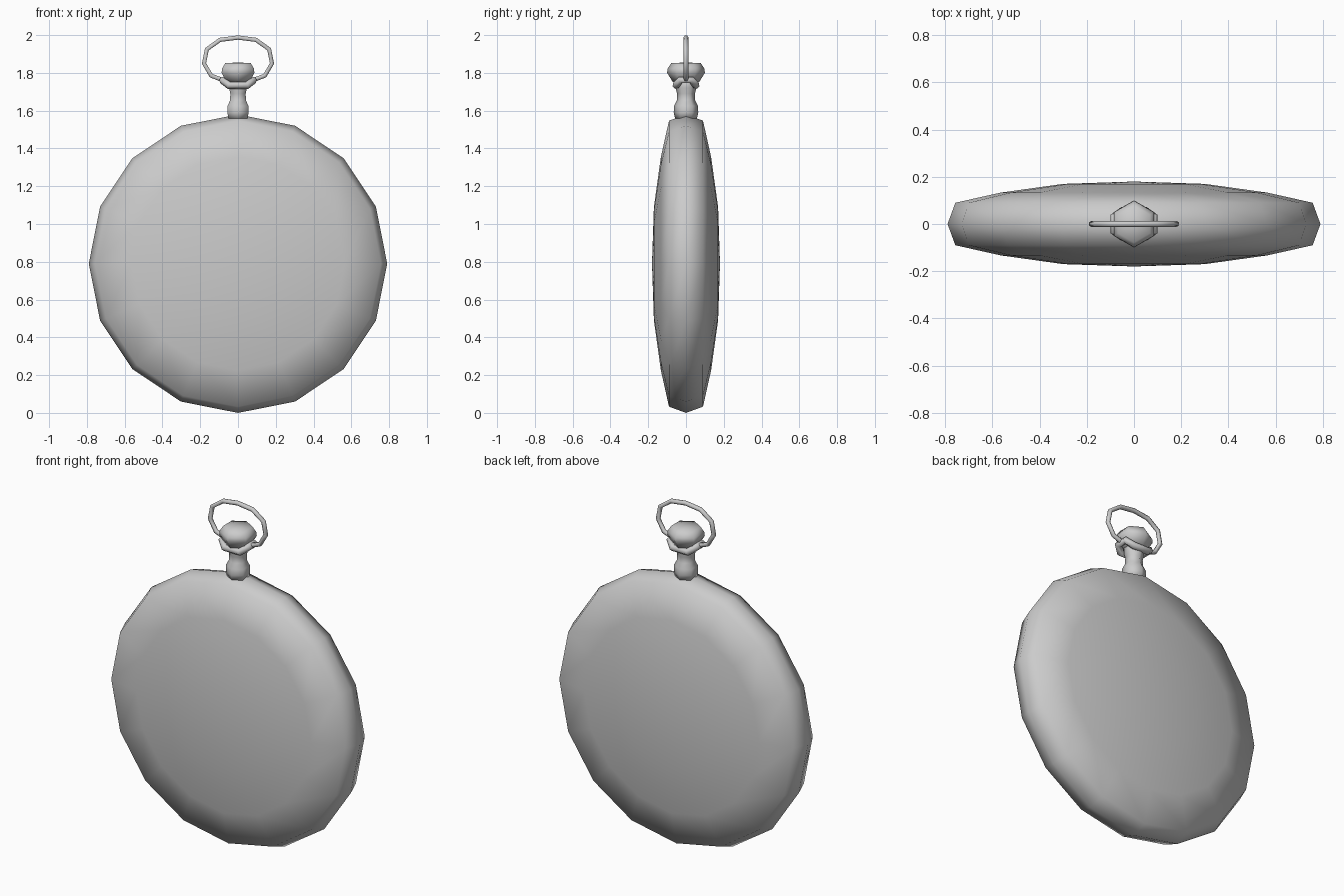
import bpy, bmesh
from math import sin, cos, pi
from mathutils import Matrix

cube = bpy.data.objects.get("Cube")
if cube:
    bpy.data.objects.remove(cube)

metal = bpy.data.materials.new("grey metal")
metal.use_nodes = True
GREY = (0.6, 0.6, 0.6, 1)
metal.diffuse_color = GREY
metal.node_tree.nodes["Principled BSDF"].inputs["Base Color"].default_value = GREY


def lathe(name, profile, sides, start=0.0, matrix=Matrix()):
    """Turn (radius, height) points about z; a zero radius makes a pole."""
    bm = bmesh.new()
    rings = []
    for r, h in profile:
        if r == 0:
            rings.append([bm.verts.new((0, 0, h))] * sides)
        else:
            angles = [start + 2 * pi * i / sides for i in range(sides)]
            rings.append([bm.verts.new((r * cos(a), r * sin(a), h)) for a in angles])
    for low, high in zip(rings, rings[1:]):
        for i in range(sides):
            j = (i + 1) % sides
            corners = dict.fromkeys((low[i], low[j], high[j], high[i]))
            bm.faces.new(list(corners)).smooth = True
    bmesh.ops.recalc_face_normals(bm, faces=bm.faces)
    bm.transform(matrix)
    mesh = bpy.data.meshes.new(name)
    bm.to_mesh(mesh)
    bm.free()
    mesh.materials.append(metal)
    obj = bpy.data.objects.new(name, mesh)
    bpy.context.collection.objects.link(obj)
    return obj


def tube(name, points, radius, closed):
    """Sweep a six-sided tube along a polyline and turn it into a mesh."""
    curve = bpy.data.curves.new(name, "CURVE")
    curve.dimensions = "3D"
    curve.bevel_depth = radius
    curve.bevel_resolution = 1
    curve.use_fill_caps = True
    spline = curve.splines.new("POLY")
    spline.points.add(len(points) - 1)
    for p, co in zip(spline.points, points):
        p.co = (*co, 1)
    spline.use_cyclic_u = closed
    curve.materials.append(metal)
    obj = bpy.data.objects.new(name, curve)
    bpy.context.collection.objects.link(obj)
    bpy.ops.object.select_all(action="DESELECT")
    obj.select_set(True)
    bpy.context.view_layer.objects.active = obj
    bpy.ops.object.convert(target="MESH")
    bpy.ops.object.shade_smooth()


# Domed round case, symmetrical front and back
dome = [(0, 0.18), (0.3, 0.17), (0.565, 0.133), (0.757, 0.09)]
case = dome + [(0.79, 0)] + [(r, -h) for r, h in reversed(dome)]
lathe("watch_case", case, 16,
      matrix=Matrix.Translation((0, 0, 0.79)) @ Matrix.Rotation(pi / 2, 4, "X"))

# Hexagonal neck and winding crown
lathe("neck", [(0, 1.55), (0.058, 1.56), (0.065, 1.59), (0.064, 1.625), (0.048, 1.655),
               (0.047, 1.69), (0.055, 1.72), (0.055, 1.78), (0, 1.78)], 6, pi / 2)
lathe("winding_crown", [(0, 1.75), (0.07, 1.752), (0.1, 1.8), (0.098, 1.822),
                        (0.078, 1.852), (0, 1.855)], 6, pi / 2)

# Collar under the crown, raised where the bow joins it
quarter = [(0.082, 0.03, 1.762), (0.048, 0.053, 1.734)]
half = [(x, -y, z) for x, y, z in quarter] + [(-x, -y, z) for x, y, z in reversed(quarter)]
tube("collar", half + [(-x, -y, z) for x, y, z in half], 0.02, True)

# Open bow rising from the collar
side = [(0.08, 0, 1.762), (0.142, 0, 1.785), (0.18, 0, 1.85), (0.165, 0, 1.925),
        (0.095, 0, 1.975)]
tube("bow", side + [(0, 0, 1.987)] + [(-x, y, z) for x, y, z in reversed(side)],
     0.013, False)
